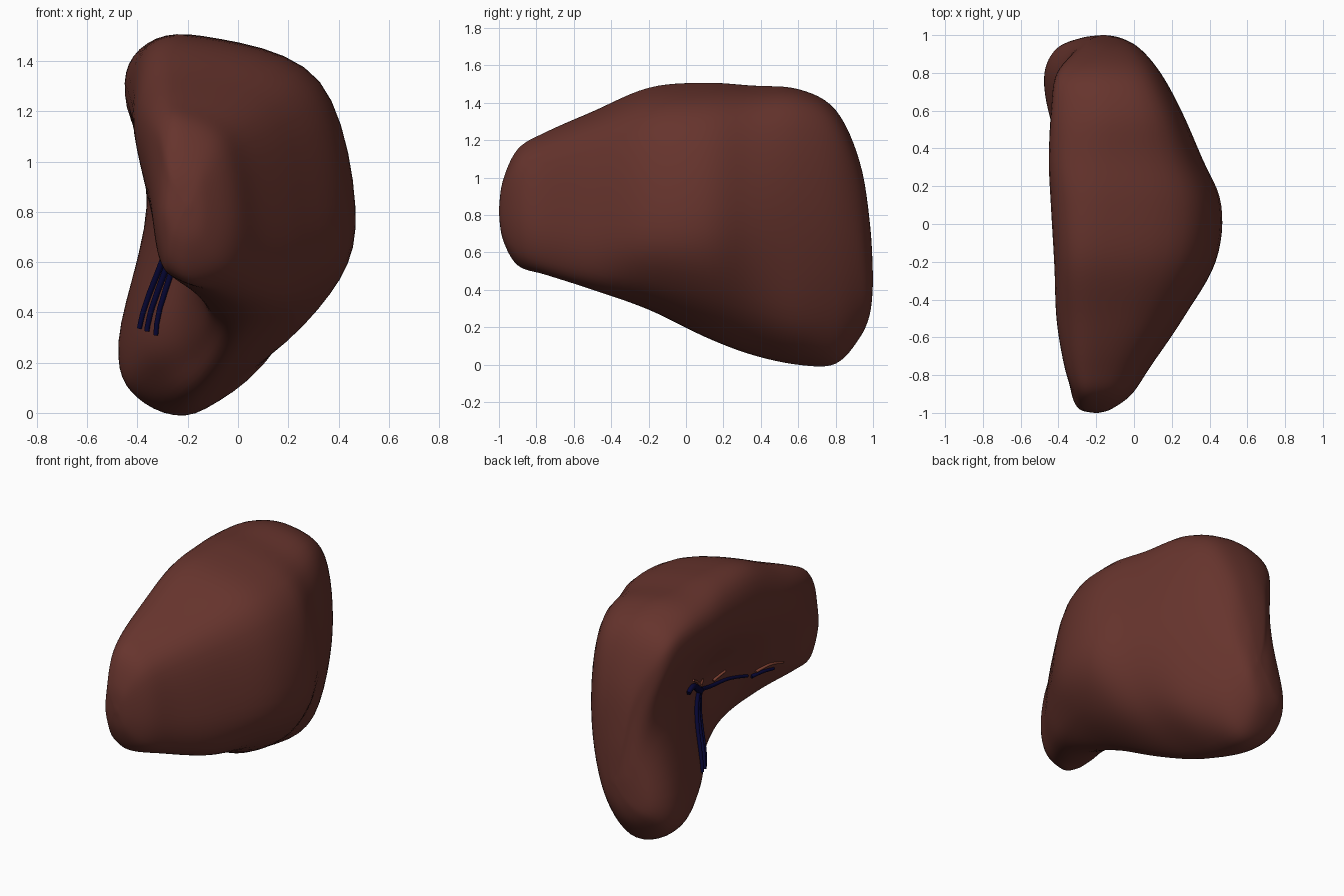
import bpy, bmesh, math
from mathutils import Vector
from mathutils.bvhtree import BVHTree

if "Cube" in bpy.data.objects:
    bpy.data.objects.remove(bpy.data.objects["Cube"])


def material(name, rgb):
    m = bpy.data.materials.new(name)
    m.diffuse_color = (*rgb, 1)
    m.use_nodes = True
    m.node_tree.nodes["Principled BSDF"].inputs["Base Color"].default_value = m.diffuse_color
    return m


BROWN = material("liver_brown", (0.133, 0.034, 0.026))
NAVY = material("vein_navy", (0.002, 0.002, 0.036))
RUST = material("artery_rust", (0.20, 0.05, 0.03))

# Domed side, per station: y, top (x, z), outermost right (x, z), upper and lower fullness
DOME = [
    (-1.0, -.20, .83, -.19, .82, .75, .75),
    (-.98, -.21, .98, -.12, .80, .75, .75),
    (-.90, -.22, 1.15, -.01, .78, .74, .75),
    (-.75, -.22, 1.24, .09, .76, .75, .75),
    (-.50, -.20, 1.35, .26, .75, .77, .74),
    (-.20, -.16, 1.475, .435, .74, .77, .66),
    (.10, -.14, 1.50, .465, .73, .77, .64),
    (.35, -.13, 1.485, .36, .75, .78, .66),
    (.60, -.12, 1.47, .25, .78, .80, .70),
    (.80, -.13, 1.36, .14, .76, .80, .67),
    (.93, -.14, 1.08, .03, .66, .77, .66),
    (.985, -.15, .74, -.07, .50, .75, .70),
    (1.0, -.16, .46, -.15, .45, .75, .75),
]
# Hollow side: lower border, lower left, hollow, upper left (x, z each)
HOLLOW = [
    (-.20, .81, -.21, .81, -.21, .82, -.21, .83),
    (-.20, .67, -.27, .72, -.29, .80, -.28, .90),
    (-.18, .53, -.30, .61, -.33, .78, -.32, 1.0),
    (-.06, .48, -.30, .59, -.34, .77, -.37, 1.05),
    (.05, .40, -.22, .54, -.32, .75, -.41, 1.10),
    (.02, .295, -.15, .48, -.24, .75, -.415, 1.12),
    (-.07, .15, -.22, .40, -.21, .78, -.43, 1.18),
    (-.15, .055, -.37, .33, -.28, .80, -.445, 1.22),
    (-.17, .005, -.455, .27, -.35, .83, -.44, 1.26),
    (-.17, .01, -.475, .29, -.36, .80, -.41, 1.18),
    (-.18, .15, -.41, .32, -.33, .65, -.29, .90),
    (-.18, .28, -.28, .34, -.27, .48, -.23, .60),
    (-.16, .44, -.17, .44, -.17, .45, -.17, .46),
]


def shoulder(a, b, f):
    # rounded corner between a (top or bottom point) and b (side point)
    return Vector((a.x + f * (b.x - a.x), a.y, b.z + f * (a.z - b.z)))


def section(dome, hollow):
    y, xt, zt, xr, zr, up, low = dome
    t, r = Vector((xt, y, zt)), Vector((xr, y, zr))
    b, ll, h, l = [Vector((hollow[i], y, hollow[i + 1])) for i in (0, 2, 4, 6)]
    return [t, shoulder(t, r, up), r, shoulder(b, r, low), b,
            shoulder(b, ll, .76 if y > .5 else .66), ll, h, l,
            shoulder(t, l, .84 if -.3 < y < .5 else .78)]


def spline(p, steps, closed):
    # Catmull-Rom curve through the points
    n, out = len(p), []
    for i in range(n if closed else n - 1):
        q = [p[k % n] if closed else p[min(max(k, 0), n - 1)] for k in range(i - 1, i + 3)]
        for s in range(steps):
            t = s / steps
            out.append(.5 * (2 * q[1] + (q[2] - q[0]) * t
                             + (2 * q[0] - 5 * q[1] + 4 * q[2] - q[3]) * t * t
                             + (3 * q[1] - q[0] - 3 * q[2] + q[3]) * t ** 3))
    return out if closed else out + [p[-1]]


# Liver body: sections lofted along y
rings = [spline(section(d, h), 6, True) for d, h in zip(DOME, HOLLOW)]
lines = [spline(list(col), 6, False) for col in zip(*rings)]
bm = bmesh.new()
grid = [[bm.verts.new(v) for v in line] for line in lines]
for i in range(len(grid)):
    a, b = grid[i], grid[(i + 1) % len(grid)]
    for j in range(len(a) - 1):
        bm.faces.new((a[j], b[j], b[j + 1], a[j + 1]))
bm.faces.new([g[0] for g in grid])
bm.faces.new([g[-1] for g in grid])
for _ in range(2):
    bmesh.ops.smooth_vert(bm, verts=bm.verts, factor=.4, use_axis_x=True, use_axis_y=True, use_axis_z=True)
bmesh.ops.recalc_face_normals(bm, faces=bm.faces)
for f in bm.faces:
    f.smooth = True
bm.normal_update()
tree = BVHTree.FromBMesh(bm)
mesh = bpy.data.meshes.new("liver_body")
bm.to_mesh(mesh)
bm.free()
mesh.materials.append(BROWN)
bpy.context.collection.objects.link(bpy.data.objects.new("liver_body", mesh))


def vessel(name, path, radius, mat, lift=.006):
    # tube laid on the hollow side; path holds (y, z) points
    pts = spline([Vector(p) for p in path], 5, False)
    hits = []
    for p in pts:
        loc, nor, _, _ = tree.ray_cast(Vector((-2, p.x, p.y)), Vector((1, 0, 0)))
        if loc:
            hits.append(loc + nor * lift)
    cu = bpy.data.curves.new(name, 'CURVE')
    cu.dimensions = '3D'
    cu.bevel_depth = radius
    cu.bevel_resolution = 2
    cu.use_fill_caps = True
    sp = cu.splines.new('POLY')
    sp.points.add(len(hits) - 1)
    for k, (pt, co) in enumerate(zip(sp.points, hits)):
        pt.co = (*co, 1)
        pt.radius = 1 - .35 * k / len(hits)
    cu.materials.append(mat)
    bpy.context.collection.objects.link(bpy.data.objects.new(name, cu))


# Veins running down the hollow
for k, (dy, end) in enumerate([(.02, .325), (-.035, .31), (.085, .335)]):
    vessel(f"descending_vein_{k + 1}",
           [(.20 + dy * .3, .78), (.24 + dy * .8, .62), (.28 + dy, .45), (.305 + dy, end)],
           .015, NAVY, .01)
# Veins along the front lobe and a short one to the back
vessel("front_vein", [(.20, .77), (.04, .73), (-.13, .72), (-.30, .68)], .014, NAVY, .008)
vessel("front_vein_end", [(-.34, .66), (-.42, .67), (-.51, .66)], .013, NAVY)
vessel("back_vein", [(.20, .77), (.30, .84), (.39, .89), (.45, .87)], .024, NAVY, .01)
# Small arteries
for k, path in enumerate([[(.19, .78), (.18, .84)], [(.02, .76), (-.07, .80)],
                          [(-.36, .69), (-.46, .71), (-.58, .68)], [(.22, .82), (.30, .88), (.40, .94)]]):
    vessel(f"artery_{k + 1}", path, .01, RUST)
